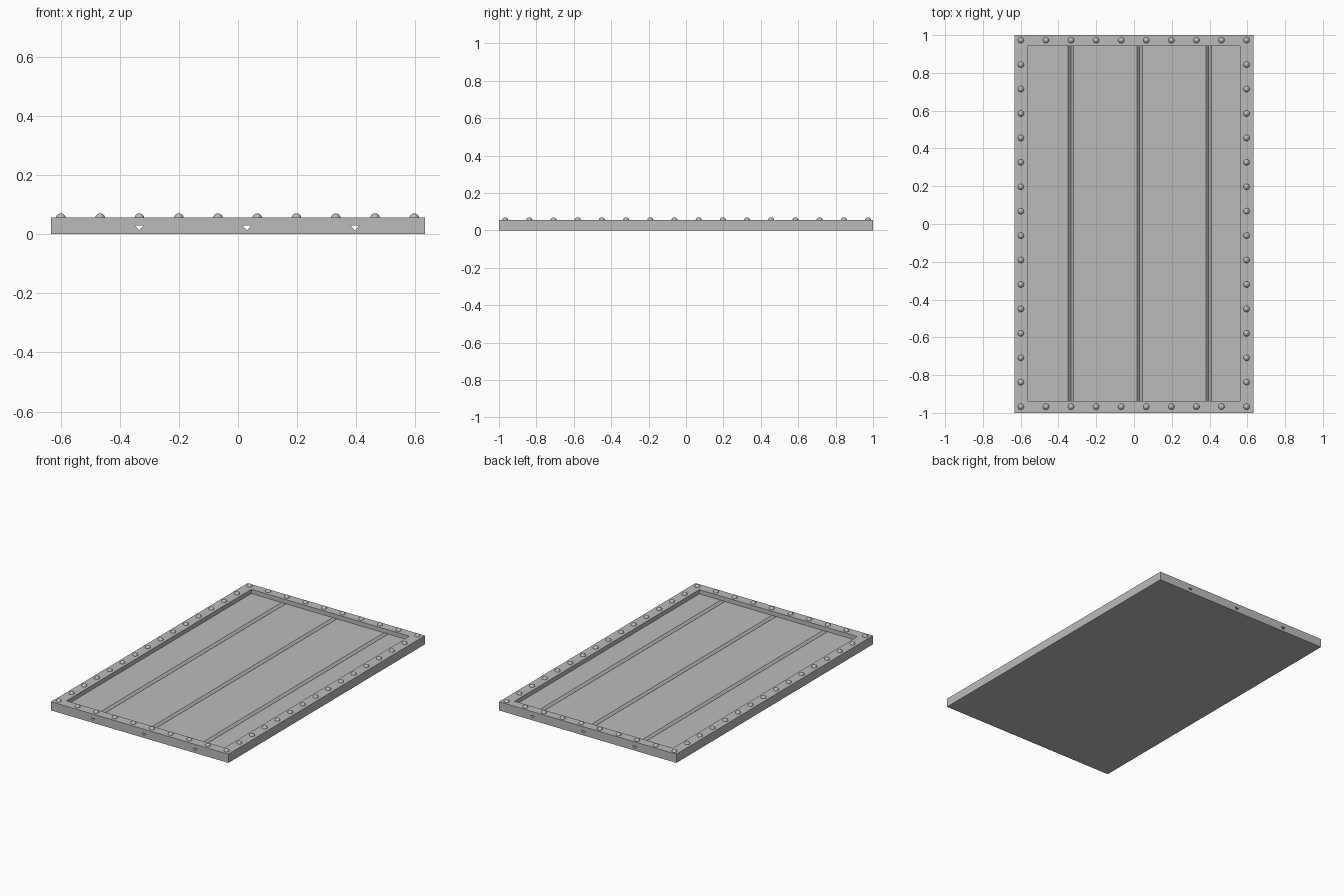
import bpy
import bmesh

HALF_X, HALF_Y = 0.632, 1.0
FLOOR_Z, RIM_Z = 0.029, 0.056
GROOVES = (-0.334, 0.03, 0.395)
GROOVE_HALF, GROOVE_Z = 0.015, 0.013

cube = bpy.data.objects.get("Cube")
if cube:
    bpy.data.objects.remove(cube, do_unlink=True)

steel = bpy.data.materials.new("grey steel")
steel.use_nodes = True
GREY = (0.5, 0.5, 0.5, 1)
steel.diffuse_color = GREY
steel.node_tree.nodes["Principled BSDF"].inputs["Base Color"].default_value = GREY


def finish(bm, name):
    """Turn a bmesh into a named, coloured object."""
    bmesh.ops.recalc_face_normals(bm, faces=bm.faces)
    mesh = bpy.data.meshes.new(name)
    bm.to_mesh(mesh)
    bm.free()
    mesh.materials.append(steel)
    obj = bpy.data.objects.new(name, mesh)
    bpy.context.collection.objects.link(obj)
    return obj


# Base panel: a slab profile with V grooves, extruded along its length
profile = [(HALF_X, 0), (-HALF_X, 0), (-HALF_X, FLOOR_Z)]
for x in GROOVES:
    profile += [(x - GROOVE_HALF, FLOOR_Z), (x, GROOVE_Z), (x + GROOVE_HALF, FLOOR_Z)]
profile.append((HALF_X, FLOOR_Z))
bm = bmesh.new()
face = bm.faces.new([bm.verts.new((x, -HALF_Y, z)) for x, z in profile])
moved = bmesh.ops.extrude_face_region(bm, geom=[face])["geom"]
bmesh.ops.translate(bm, vec=(0, 2 * HALF_Y, 0),
                    verts=[v for v in moved if isinstance(v, bmesh.types.BMVert)])
finish(bm, "grooved_panel")

# Raised rim: a rectangular ring around the panel, bridging the grooves
bm = bmesh.new()


def loop(x0, x1, y0, y1):
    return [bm.verts.new((x, y, FLOOR_Z)) for x, y in ((x0, y0), (x1, y0), (x1, y1), (x0, y1))]


outer = loop(-HALF_X, HALF_X, -HALF_Y, HALF_Y)
inner = loop(-0.565, 0.562, -0.938, 0.942)
ring = [bm.faces.new((outer[i], outer[(i + 1) % 4], inner[(i + 1) % 4], inner[i]))
        for i in range(4)]
kept = bmesh.ops.extrude_face_region(bm, geom=ring, use_keep_orig=True)["geom"]
bmesh.ops.translate(bm, vec=(0, 0, RIM_Z - FLOOR_Z),
                    verts=[v for v in kept if isinstance(v, bmesh.types.BMVert)])
finish(bm, "raised_rim")

# Domed rivets, evenly spaced around the rim
X0, X1, Y0, Y1 = -0.599, 0.596, -0.967, 0.973
COLS, ROWS = 10, 16
spots = [(X0 + (X1 - X0) * i / (COLS - 1), y) for i in range(COLS) for y in (Y0, Y1)]
spots += [(x, Y0 + (Y1 - Y0) * j / (ROWS - 1)) for j in range(1, ROWS - 1) for x in (X0, X1)]
bm = bmesh.new()
for x, y in spots:
    ball = bmesh.ops.create_uvsphere(bm, u_segments=16, v_segments=10, radius=0.0165)
    bmesh.ops.translate(bm, vec=(x, y, RIM_Z - 0.002), verts=ball["verts"])
rivets = finish(bm, "rivets")
for poly in rivets.data.polygons:
    poly.use_smooth = True
